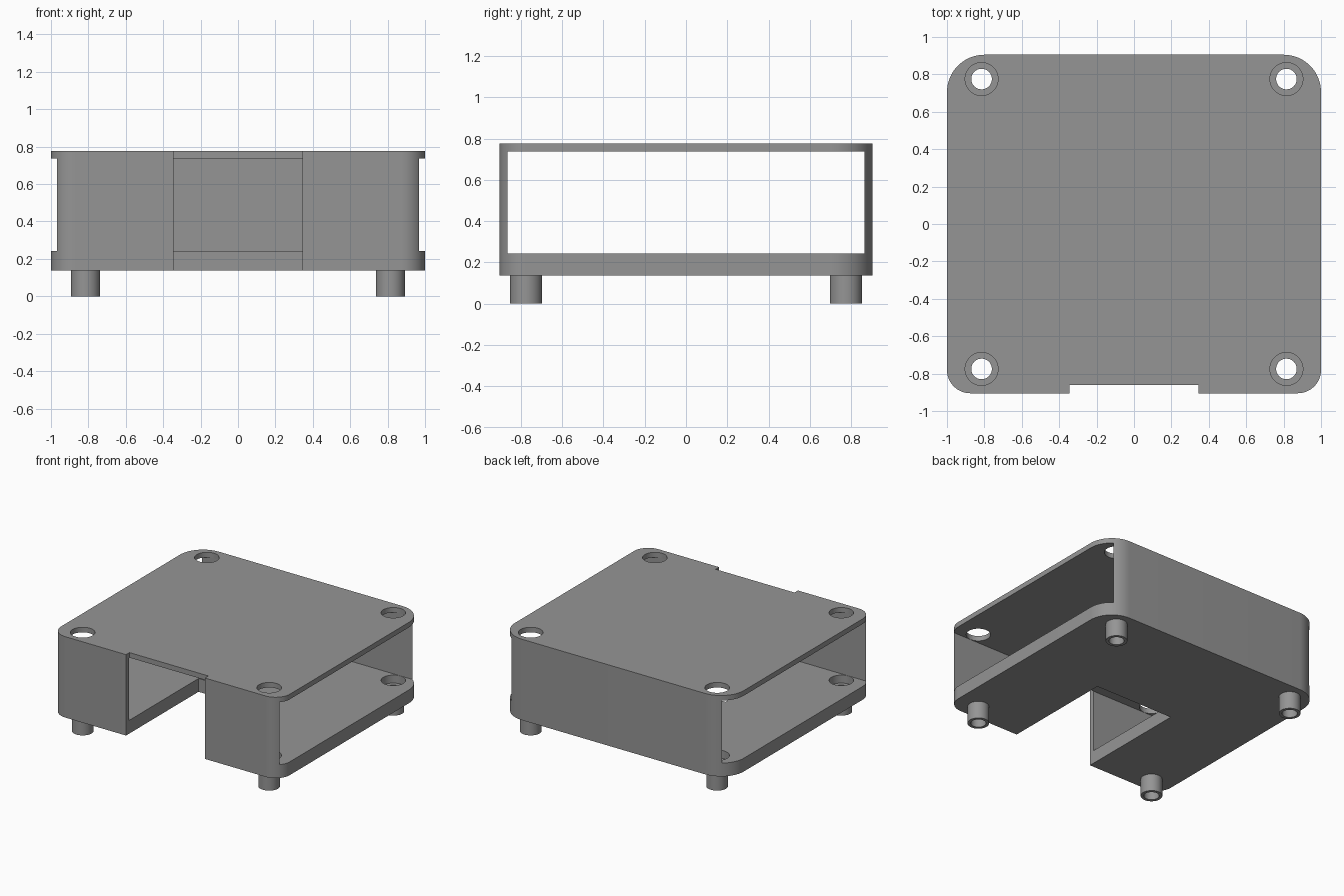
import bpy, bmesh, math
from mathutils import Matrix, Vector

if "Cube" in bpy.data.objects:
    bpy.data.objects.remove(bpy.data.objects["Cube"])

grey = bpy.data.materials.new("plastic grey")
grey.diffuse_color = (0.30, 0.30, 0.30, 1)
grey.use_nodes = True
grey.node_tree.nodes["Principled BSDF"].inputs["Base Color"].default_value = grey.diffuse_color

HX, HY = 1.0, 0.905            # half width and half depth
Z0, FLOOR, CEIL, Z1 = 0.138, 0.243, 0.737, 0.777
HOLES = [(sx * 0.815, sy * 0.775) for sx in (-1, 1) for sy in (-1, 1)]


def new_object(name, bm):
    bmesh.ops.recalc_face_normals(bm, faces=bm.faces)
    mesh = bpy.data.meshes.new(name)
    bm.to_mesh(mesh)
    bm.free()
    mesh.materials.append(grey)
    ob = bpy.data.objects.new(name, mesh)
    bpy.context.collection.objects.link(ob)
    return ob


def activate(ob):
    bpy.ops.object.select_all(action='DESELECT')
    ob.select_set(True)
    bpy.context.view_layer.objects.active = ob


def smooth(ob):
    activate(ob)
    bpy.ops.object.shade_smooth_by_angle(angle=math.radians(30))


def box(name, lo, hi):
    bm = bmesh.new()
    lo, hi = Vector(lo), Vector(hi)
    bmesh.ops.create_cube(bm, size=1, matrix=Matrix.Translation((lo + hi) / 2)
                          @ Matrix.Diagonal((*(hi - lo), 1)))
    return new_object(name, bm)


def cylinder(name, x, y, r, lo, hi):
    bm = bmesh.new()
    bmesh.ops.create_cone(bm, cap_ends=True, segments=48, radius1=r, radius2=r,
                          depth=hi - lo,
                          matrix=Matrix.Translation((x, y, (lo + hi) / 2)))
    return new_object(name, bm)


def cut(target, cutter):
    cutter.hide_render = True
    mod = target.modifiers.new("cut", 'BOOLEAN')
    mod.operation, mod.solver, mod.object = 'DIFFERENCE', 'EXACT', cutter
    activate(target)
    bpy.ops.object.modifier_apply(modifier=mod.name)
    bpy.data.objects.remove(cutter)


# Case block: rounded outline, larger radius on the back corners
bm = bmesh.new()
outline = []
for sx, sy, r, start in ((1, 1, 0.2, 0), (-1, 1, 0.2, 90),
                         (-1, -1, 0.125, 180), (1, -1, 0.125, 270)):
    for i in range(17):
        a = math.radians(start + 90 * i / 16)
        outline.append(bm.verts.new((sx * (HX - r) + r * math.cos(a),
                                     sy * (HY - r) + r * math.sin(a), Z0)))
base = bm.faces.new(outline)
top = bmesh.ops.extrude_face_region(bm, geom=[base])
bmesh.ops.translate(bm, vec=(0, 0, Z1 - Z0),
                    verts=[v for v in top["geom"] if isinstance(v, bmesh.types.BMVert)])
case = new_object("case_shell", bm)

# Cavity open at both sides
cut(case, box("cavity", (-1.2, -0.865, FLOOR), (1.2, 0.865, CEIL)))
# Front doorway through the wall, and the deep slot in the floor
cut(case, box("doorway", (-0.345, -1.2, 0), (0.345, -0.862, 1)))
cut(case, box("floor_slot", (-0.345, -1.1, 0), (0.345, 0.0, 0.4)))
# Screw access holes, recesses and bores
for x, y in HOLES:
    cut(case, cylinder("recess", x, y, 0.088, 0.18, 1))
    cut(case, cylinder("bore", x, y, 0.055, 0, 0.5))
smooth(case)

# Hollow feet under each screw hole
for n, (x, y) in enumerate(HOLES, 1):
    bm = bmesh.new()
    pts = [bm.verts.new((r, 0, z)) for r, z in
           ((0.078, Z0), (0.078, 0), (0.055, 0), (0.055, Z0))]
    edges = [bm.edges.new(p) for p in zip(pts, pts[1:])]
    bmesh.ops.spin(bm, geom=pts + edges, cent=(0, 0, 0), axis=(0, 0, 1),
                   angle=2 * math.pi, steps=48, use_merge=True)
    bmesh.ops.remove_doubles(bm, verts=bm.verts, dist=1e-5)
    # Orient the open tube by its lower rim
    bmesh.ops.recalc_face_normals(bm, faces=bm.faces)
    foot = new_object(f"foot_{n}", bm)
    rim = next(p for p in foot.data.polygons if abs(p.normal.z) > 0.9)
    if rim.normal.z > 0:
        foot.data.flip_normals()
    foot.location = (x, y, 0)
    smooth(foot)
